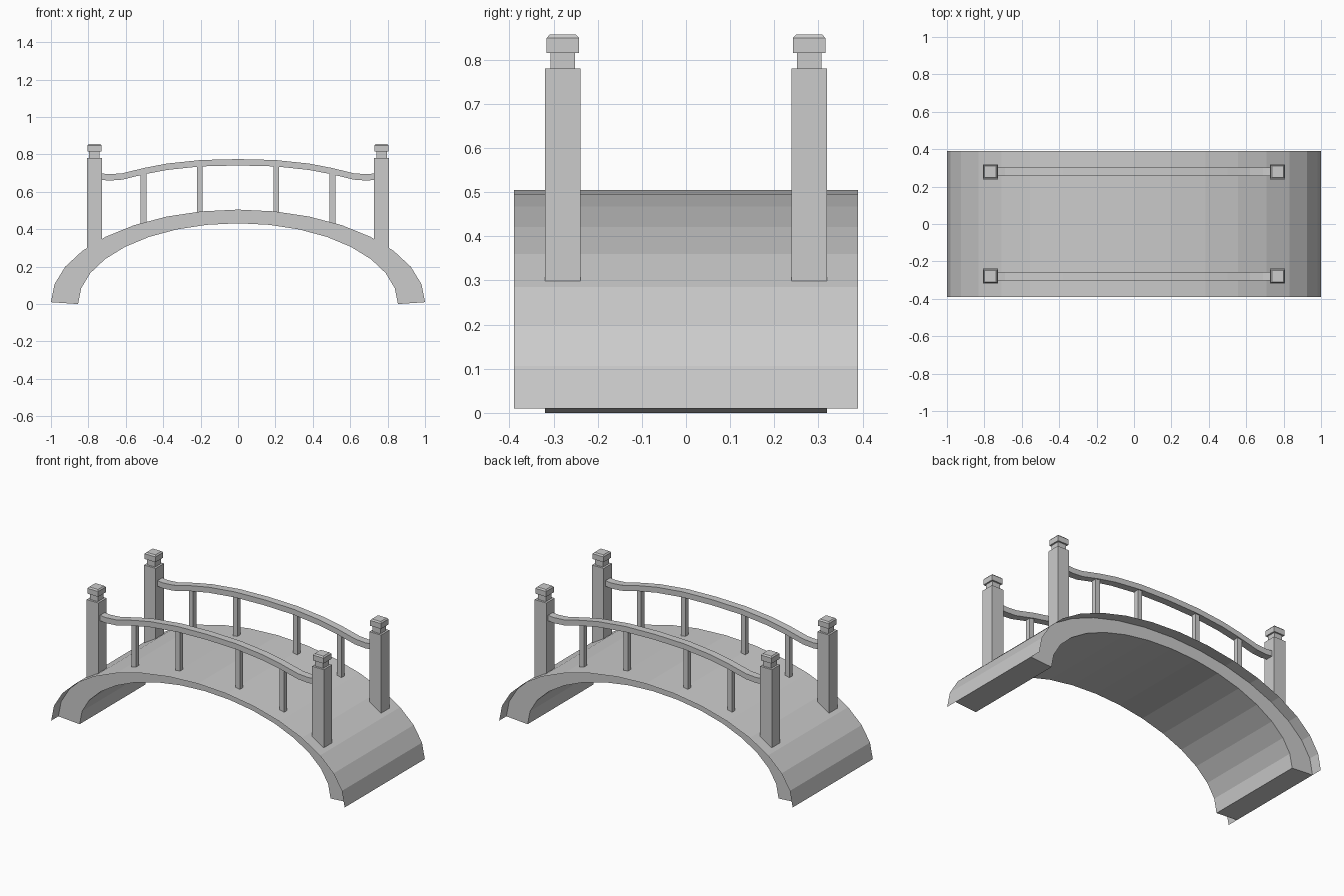
import bpy, bmesh
from math import sin, cos, pi

if "Cube" in bpy.data.objects:
    bpy.data.objects.remove(bpy.data.objects["Cube"])

N = 16  # facets along the arch
POST_X, RAIL_Y = 0.768, 0.279


def finish(name, bm):
    bmesh.ops.recalc_face_normals(bm, faces=bm.faces)
    me = bpy.data.meshes.new(name)
    bm.to_mesh(me)
    bm.free()
    ob = bpy.data.objects.new(name, me)
    bpy.context.collection.objects.link(ob)
    return ob


def arc(bm, a, h, z0, y):
    return [bm.verts.new((-a * cos(pi * i / N), y, z0 + h * sin(pi * i / N)))
            for i in range(N + 1)]


def strip(bm, r0, r1):
    for i in range(len(r0) - 1):
        bm.faces.new((r0[i], r0[i + 1], r1[i + 1], r1[i]))


def loft(name, rings):
    """Closed solid through a list of four-point rings."""
    bm = bmesh.new()
    rows = [[bm.verts.new(p) for p in ring] for ring in rings]
    for a, b in zip(rows, rows[1:]):
        for k in range(4):
            bm.faces.new((a[k], a[(k + 1) % 4], b[(k + 1) % 4], b[k]))
    bm.faces.new(rows[0])
    bm.faces.new(rows[-1])
    return finish(name, bm)


def square(x, y, z, h):
    return [(x - h, y - h, z), (x + h, y - h, z), (x + h, y + h, z), (x - h, y + h, z)]


def deck_z(x):
    return 0.01 + 0.495 * (1 - x * x) ** 0.5


# Deck: thin arched sheet overhanging the body on both sides
bm = bmesh.new()
rows = [arc(bm, 1.0, 0.495, 0.01, y) for y in (-0.39, -0.32, 0.32, 0.39)]
for a, b in zip(rows, rows[1:]):
    strip(bm, a, b)
deck = finish("deck", bm)
if deck.data.polygons[N // 2].normal.z < 0:
    deck.data.flip_normals()

# Arch body: narrower sides, underside and feet below the deck
bm = bmesh.new()
o0, o1 = (arc(bm, 1.0, 0.495, 0.01, y) for y in (-0.32, 0.32))
i0, i1 = (arc(bm, 0.855, 0.432, 0.0, y) for y in (-0.32, 0.32))
strip(bm, o0, i0)
strip(bm, i0, i1)
strip(bm, i1, o1)
for e in (0, N):
    bm.faces.new((o0[e], i0[e], i1[e], o1[e]))
body = finish("arch_body", bm)
if body.data.polygons[N + N // 2].normal.z > 0:
    body.data.flip_normals()

# Rail path for one half, mirrored below
half = [(-0.735, 0.682), (-0.69, 0.677), (-0.62, 0.682), (-0.5, 0.711),
        (-0.38, 0.734), (-0.2, 0.753)]
path = half + [(0, 0.758)] + [(-x, z) for x, z in reversed(half)]

for side, y in (("front", -RAIL_Y), ("back", RAIL_Y)):
    # Corner posts with neck and bevelled cap
    for end, x in (("left", -POST_X), ("right", POST_X)):
        profile = [(0.28, 0.04), (0.78, 0.04), (0.78, 0.0275), (0.816, 0.0275),
                   (0.816, 0.037), (0.849, 0.037), (0.857, 0.03)]
        loft(f"{side}_{end}_post", [square(x, y, z, h) for z, h in profile])

    # Curved handrail
    loft(f"{side}_handrail", [[(x, y - 0.023, z - 0.017), (x, y + 0.023, z - 0.017),
                               (x, y + 0.023, z + 0.017), (x, y - 0.023, z + 0.017)]
                              for x, z in path])

    # Balusters from deck up into the rail
    for n, (x, top) in enumerate(((-0.505, 0.705), (-0.204, 0.75),
                                  (0.204, 0.75), (0.505, 0.705))):
        loft(f"{side}_baluster_{n + 1}",
             [square(x, y, z, 0.015) for z in (deck_z(x) - 0.02, top)])
